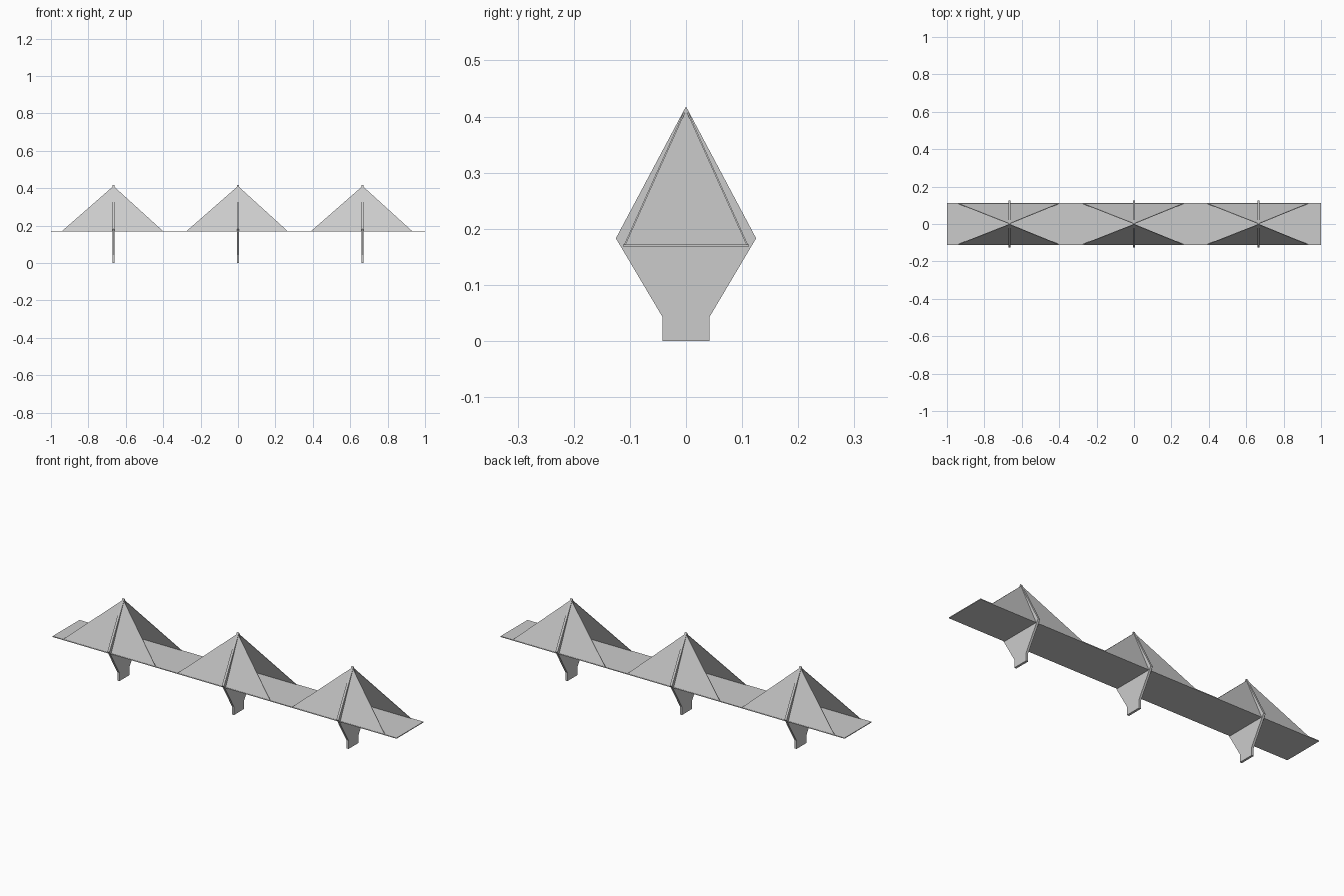
import bpy
import bmesh
from mathutils import Vector

cube = bpy.data.objects.get("Cube")
if cube:
    bpy.data.objects.remove(cube, do_unlink=True)

# One concrete colour for the whole bridge
concrete = bpy.data.materials.new("concrete_grey")
concrete.use_nodes = True
COLOUR = (0.6, 0.6, 0.6, 1)
concrete.diffuse_color = COLOUR
concrete.node_tree.nodes["Principled BSDF"].inputs["Base Color"].default_value = COLOUR


def slab(name, outline, depth):
    """Extrude a flat outline along the depth vector into a solid part."""
    bm = bmesh.new()
    face = bm.faces.new([bm.verts.new(p) for p in outline])
    moved = bmesh.ops.extrude_face_region(bm, geom=[face])["geom"]
    verts = [g for g in moved if isinstance(g, bmesh.types.BMVert)]
    bmesh.ops.translate(bm, verts=verts, vec=Vector(depth))
    bmesh.ops.recalc_face_normals(bm, faces=bm.faces)
    mesh = bpy.data.meshes.new(name)
    bm.to_mesh(mesh)
    bm.free()
    mesh.materials.append(concrete)
    obj = bpy.data.objects.new(name, mesh)
    bpy.context.collection.objects.link(obj)
    return obj


DECK_LOW, DECK_TOP, DECK_SIDE = 0.168, 0.172, 0.112
PYLON_HALF = 0.006
SPACING = 0.666

# Road deck
slab("deck", [(x, y * DECK_SIDE, DECK_LOW) for x, y in ((-1, -1), (1, -1), (1, 1), (-1, 1))],
     (0, 0, DECK_TOP - DECK_LOW))

# Right half of the pylon outline, from foot to peak
half = [(0.042, 0), (0.042, 0.043), (0.125, 0.183)]
outline = half + [(0, 0.418)] + [(-y, z) for y, z in reversed(half)]

for label, step in (("right", -1), ("middle", 0), ("left", 1)):
    x = step * SPACING
    slab(label + "_pylon", [(x - PYLON_HALF, y, z) for y, z in outline],
         (2 * PYLON_HALF, 0, 0))

    # Leaning triangular cable sheets on both sides of the deck
    for side, s in (("front", -1), ("back", 1)):
        sheet = [(x - 0.278, s * DECK_SIDE, DECK_LOW),
                 (x + 0.268, s * DECK_SIDE, DECK_LOW),
                 (x + PYLON_HALF, s * 0.005, 0.406),
                 (x - PYLON_HALF, s * 0.005, 0.406)]
        slab(label + "_" + side + "_cable_sheet", sheet, (0, -s * 0.003, 0))
